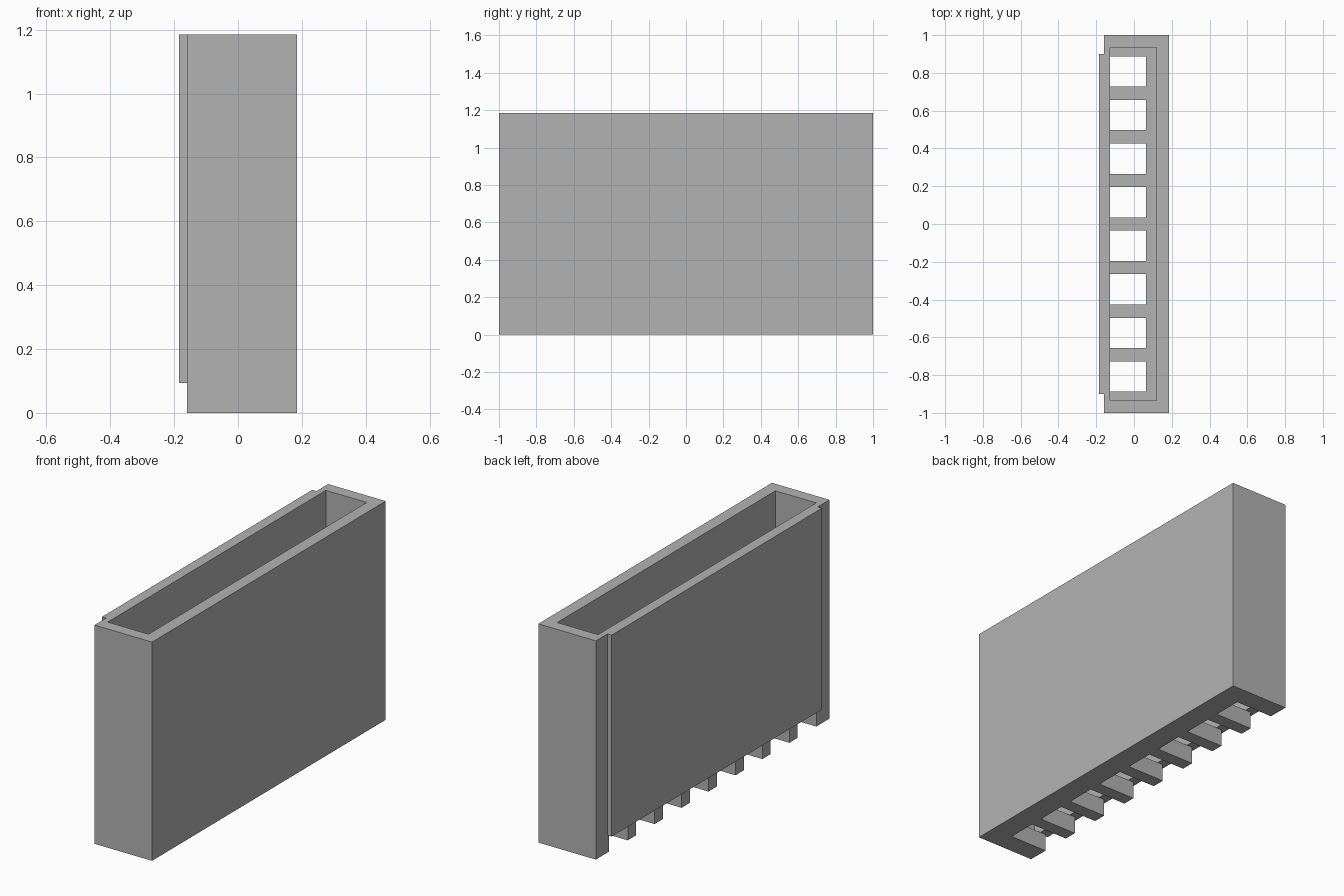
import bpy
import bmesh
from mathutils import Vector

cube = bpy.data.objects.get("Cube")
if cube:
    bpy.data.objects.remove(cube, do_unlink=True)

HEIGHT = 1.185
FLOOR = 0.094        # floor thickness, also the lower edge of the raised panel
OUT = 0.1            # how far cutters reach past the surface
X_MAX = 0.185
X_BODY = -0.16       # rear face of the body, behind which the panel stands out
Y_PANEL = 0.9
SLOTS, PITCH, SLOT_WIDTH = 8, 0.2306, 0.16


def box(name, low, high):
    """Axis-aligned box between two corners."""
    low, high = Vector(low), Vector(high)
    bm = bmesh.new()
    bmesh.ops.create_cube(bm, size=1)
    for v in bm.verts:
        v.co = (low + high) / 2 + v.co * (high - low)
    mesh = bpy.data.meshes.new(name)
    bm.to_mesh(mesh)
    bm.free()
    obj = bpy.data.objects.new(name, mesh)
    bpy.context.collection.objects.link(obj)
    return obj


def cut(target, low, high):
    """Subtract a box from the target and discard the cutter."""
    cutter = box("cutter", low, high)
    cutter.hide_render = True
    mod = target.modifiers.new("cut", 'BOOLEAN')
    mod.operation = 'DIFFERENCE'
    mod.solver = 'EXACT'
    mod.object = cutter
    bpy.context.view_layer.objects.active = target
    bpy.ops.object.modifier_apply(modifier=mod.name)
    bpy.data.objects.remove(cutter, do_unlink=True)


# Solid housing block
housing = box("slotted_housing", (-X_MAX, -1, 0), (X_MAX, 1, HEIGHT))

# Step around the raised panel: both ends and the lower edge
x_out = -X_MAX - OUT
cut(housing, (x_out, Y_PANEL, -OUT), (X_BODY, 1 + OUT, HEIGHT + OUT))
cut(housing, (x_out, -1 - OUT, -OUT), (X_BODY, -Y_PANEL, HEIGHT + OUT))
cut(housing, (x_out, -1 - OUT, -OUT), (X_BODY, 1 + OUT, FLOOR))

# Open cavity
cut(housing, (-0.127, -0.934, FLOOR), (0.118, 0.934, HEIGHT + OUT))

# Row of slots through the floor, open at the panel side
for i in range(SLOTS):
    y = (i - (SLOTS - 1) / 2) * PITCH
    cut(housing, (x_out, y - SLOT_WIDTH / 2, -OUT),
        (0.063, y + SLOT_WIDTH / 2, FLOOR))

# Plain grey plastic
grey = (0.45, 0.45, 0.45, 1)
mat = bpy.data.materials.new("plain_grey")
mat.use_nodes = True
mat.diffuse_color = grey
mat.node_tree.nodes["Principled BSDF"].inputs["Base Color"].default_value = grey
housing.data.materials.clear()
housing.data.materials.append(mat)
for poly in housing.data.polygons:
    poly.material_index = 0
